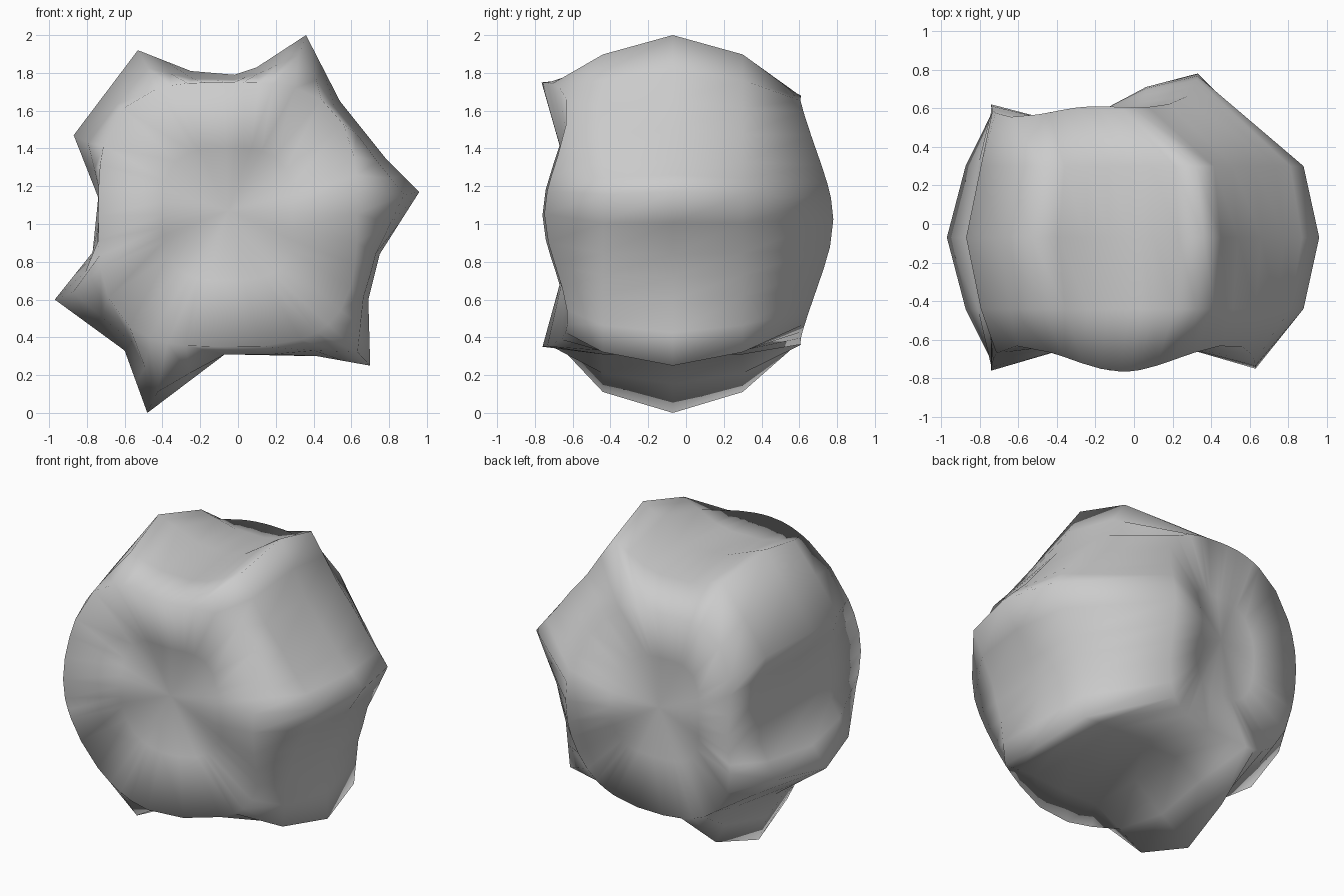
import bpy, bmesh, math

if "Cube" in bpy.data.objects:
    bpy.data.objects.remove(bpy.data.objects["Cube"])

# Widest cross-section (x, z): seven ridges separated by shallow dishes
PROFILE = [(0.96, 1.17), (0.78, 1.35), (0.54, 1.65), (0.36, 2.0), (0.10, 1.83),
           (-0.02, 1.79), (-0.25, 1.81), (-0.53, 1.92), (-0.87, 1.47),
           (-0.74, 1.14), (-0.77, 0.85), (-0.97, 0.60), (-0.60, 0.33),
           (-0.48, 0.0), (-0.07, 0.31), (0.42, 0.30), (0.70, 0.25),
           (0.69, 0.60), (0.75, 0.84)]
MID_Y = -0.07

# Add midpoints so the rounded square rims have enough points
section = []
for i, (x, z) in enumerate(PROFILE):
    nx, nz = PROFILE[(i + 1) % len(PROFILE)]
    section += [(x, z), ((x + nx) / 2, (z + nz) / 2)]


def body_ring(y, drop):
    """Cross-section whose ridges sink towards the ends."""
    pts = []
    for x, z in section:
        r = math.hypot(x, z - 1)
        k = 1 - drop * max(0, r - 0.7) / 0.3 / r
        pts.append((x * k, y, 1 + (z - 1) * k))
    return pts


def rim_ring(left, right, low, high, y_left, y_right, y_ends, corner, scale=1.0, push=0.0):
    """Rounded square rim: four ridges around an end dish."""
    cx, cz = (left + right) / 2, (low + high) / 2
    hx, hz = (right - left) / 2, (high - low) / 2
    pts = []
    for x, z in section:
        a = math.atan2(z - 1, x)
        c, s = math.cos(a), math.sin(a)
        k = (abs(c) ** 3.2 + abs(s) ** 3.2) ** (-1 / 3.2)
        y = (y_right if c > 0 else y_left) * c * c + y_ends * s * s
        y += corner * math.sin(2 * a) ** 2 + push
        pts.append((cx + hx * k * c * scale, y, cz + hz * k * s * scale))
    return pts


front = (-0.74, 0.63, 0.35, 1.75, -0.76, -0.75, -0.765, 0.13)
back = (-0.74, 0.33, 0.36, 1.68, 0.62, 0.78, 0.61, -0.06)
rings = [
    rim_ring(*front[:7], 0.04, 0.5, 0.10),
    rim_ring(*front),
    body_ring(MID_Y - 0.37, 0.09),
    body_ring(MID_Y, 0.0),
    body_ring(MID_Y + 0.37, 0.09),
    rim_ring(*back),
    rim_ring(*back[:7], -0.02, 0.5, -0.07),
]

# Loft the rings and close both dishes
bm = bmesh.new()
loops = [[bm.verts.new(p) for p in ring] for ring in rings]
n = len(section)
for a, b in zip(loops, loops[1:]):
    for i in range(n):
        j = (i + 1) % n
        bm.faces.new((a[i], a[j], b[j], b[i]))
for loop, y in ((loops[0], -0.63), (loops[-1], 0.57)):
    cx = sum(v.co.x for v in loop) / n
    cz = sum(v.co.z for v in loop) / n
    hub = bm.verts.new((cx, y, cz))
    for i in range(n):
        bm.faces.new((loop[i], loop[(i + 1) % n], hub))
bmesh.ops.recalc_face_normals(bm, faces=bm.faces)
for f in bm.faces:
    f.smooth = True

mesh = bpy.data.meshes.new("boulder")
bm.to_mesh(mesh)
bm.free()
bpy.context.collection.objects.link(bpy.data.objects.new("boulder", mesh))
